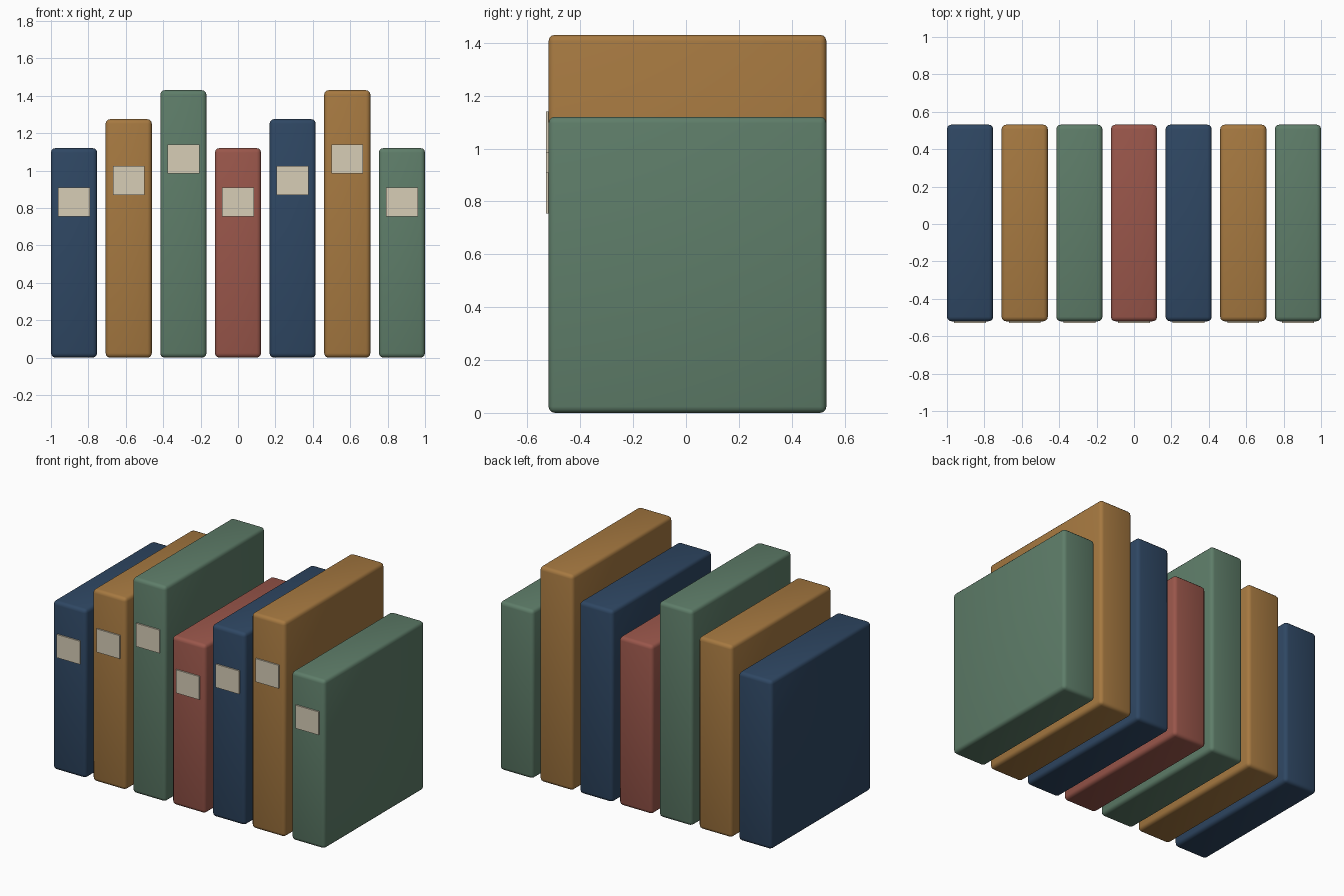
import bpy
import math

cube = bpy.data.objects.get("Cube")
if cube:
    bpy.data.objects.remove(cube, do_unlink=True)


def make_material(name, rgb):
    mat = bpy.data.materials.new(name)
    mat.use_nodes = True
    mat.diffuse_color = (*rgb, 1)
    mat.node_tree.nodes["Principled BSDF"].inputs["Base Color"].default_value = (*rgb, 1)
    return mat


navy = make_material("navy_cloth", (0.028, 0.063, 0.125))
ochre = make_material("ochre_cloth", (0.38, 0.19, 0.052))
green = make_material("green_cloth", (0.112, 0.205, 0.141))
red = make_material("red_cloth", (0.32, 0.093, 0.069))
cream = make_material("cream_label", (0.68, 0.61, 0.47))


def box(name, low, high, mat, bevel=0.0):
    """Axis-aligned box between two corners, with optional rounded edges."""
    centre = [(a + b) / 2 for a, b in zip(low, high)]
    bpy.ops.mesh.primitive_cube_add(size=1, location=centre)
    obj = bpy.context.object
    obj.name = name
    obj.scale = [b - a for a, b in zip(low, high)]
    bpy.ops.object.transform_apply(location=False, rotation=False, scale=True)
    obj.data.materials.append(mat)
    if bevel:
        mod = obj.modifiers.new("rounded_edges", "BEVEL")
        mod.width = bevel
        mod.segments = 3
        bpy.ops.object.modifier_apply(modifier=mod.name)
        bpy.ops.object.shade_smooth_by_angle(angle=math.radians(40))
    return obj


COUNT = 7
WIDTH = 0.247
STEP = (2 - WIDTH) / (COUNT - 1)
FRONT, BACK = -0.52, 0.531
HEIGHTS = (1.12, 1.275, 1.43)
covers = (navy, ochre, green, red, navy, ochre, green)

# Row of books, each with a label plate on its spine
for i, cover in enumerate(covers):
    x = (i - (COUNT - 1) / 2) * STEP
    height = HEIGHTS[i % 3]
    box(f"book_{i + 1}", (x - WIDTH / 2, FRONT, 0), (x + WIDTH / 2, BACK, height),
        cover, bevel=0.024)
    z = height * 0.743
    box(f"spine_label_{i + 1}", (x - 0.085, FRONT - 0.0095, z - 0.077),
        (x + 0.085, FRONT, z + 0.077), cream)
